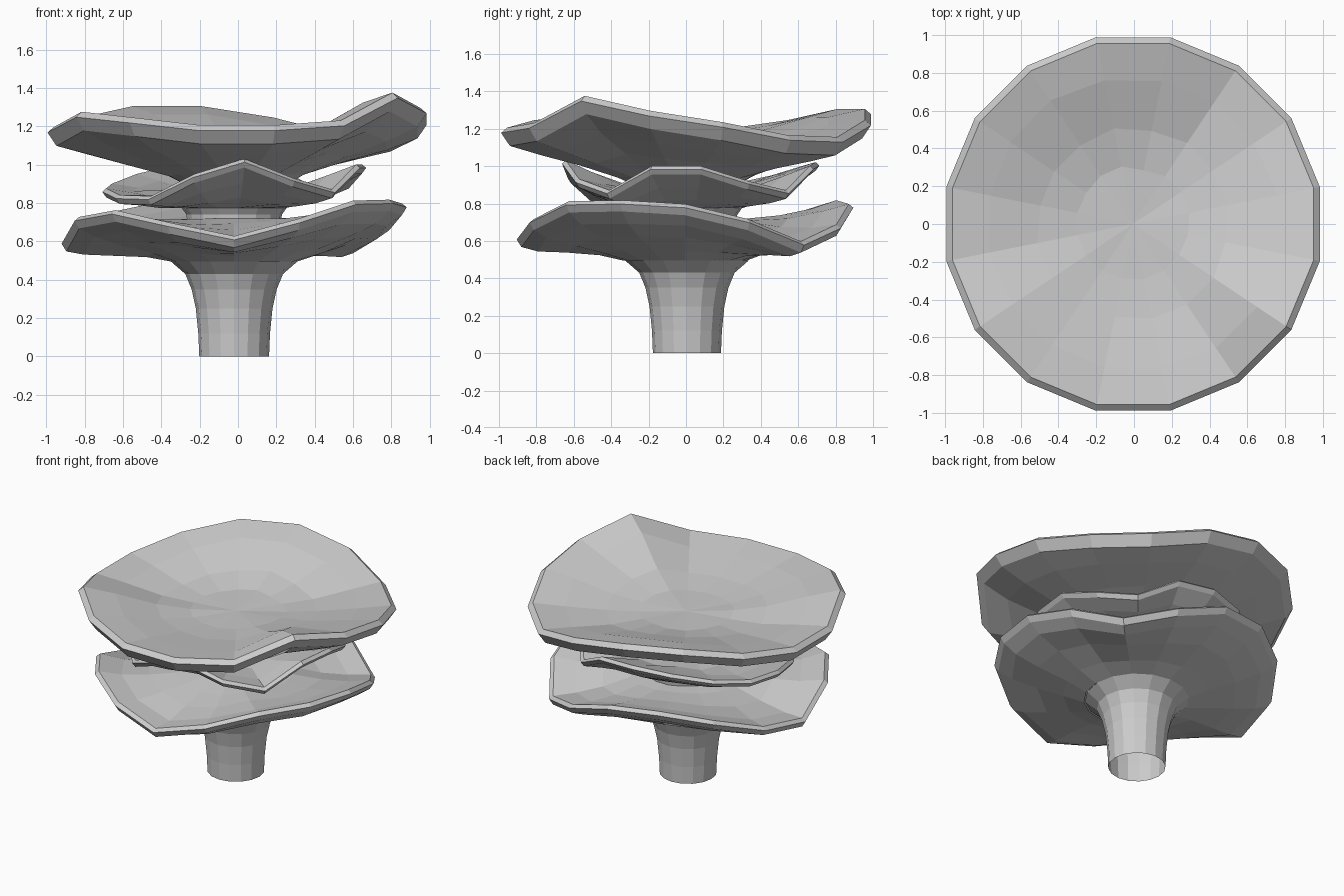
import bpy, bmesh, math, random

random.seed(4)


def wavy_lathe(name, center, rim, rows, phase=0.5, close_top=True, jitter=0.006):
    """Lathe rows of (radius, height, wave weight); rim gives the edge height at each angle."""
    n = len(rim)
    mean = sum(rim) / n
    bm = bmesh.new()
    rings = []
    for r, z, w in rows:
        ring = []
        for k in range(n):
            a = (k + phase) * 2 * math.pi / n
            j = jitter if 0 < w < 1 else 0
            rr = r + random.uniform(-2 * j, 2 * j)
            zz = z + w * (rim[k] - mean) + random.uniform(-j, j)
            ring.append(bm.verts.new((center[0] + rr * math.cos(a),
                                      center[1] + rr * math.sin(a), zz)))
        rings.append(ring)
    for lo, hi in zip(rings, rings[1:]):
        for k in range(n):
            m = (k + 1) % n
            bm.faces.new((lo[k], lo[m], hi[m], hi[k]))
    if close_top:
        c = bm.verts.new((center[0], center[1], rows[-1][1] - 0.005))
        for k in range(n):
            bm.faces.new((rings[-1][k], rings[-1][(k + 1) % n], c))
    mesh = bpy.data.meshes.new(name)
    bm.to_mesh(mesh)
    bm.free()
    obj = bpy.data.objects.new(name, mesh)
    bpy.context.collection.objects.link(obj)
    return obj


# Flared stem, open at the bottom
wavy_lathe("stem", (-0.02, 0.005), [0] * 16, [
    (0.182, 0, 0), (0.187, 0.12, 0), (0.2, 0.25, 0), (0.222, 0.35, 0),
    (0.255, 0.43, 0), (0.33, 0.495, 0)], phase=0, close_top=False)

# Lower cap: three lobed wavy dish
wavy_lathe("lower_cap", (-0.02, -0.005),
           [0.80, 0.72, 0.60, 0.69, 0.80, 0.82, 0.76, 0.66,
            0.61, 0.73, 0.765, 0.70, 0.63, 0.72, 0.815, 0.82], [
    (0.33, 0.495, 0), (0.46, 0.535, 0.15), (0.64, 0.58, 0.45), (0.79, 0.62, 0.8),
    (0.875, 0.665, 1), (0.90, 0.705, 1), (0.875, 0.725, 1),
    (0.73, 0.70, 0.75), (0.55, 0.695, 0.4), (0.38, 0.705, 0.12), (0.22, 0.72, 0)], phase=0)

# Middle cap with its neck: small and strongly ruffled
wavy_lathe("middle_cap", (-0.02, 0.025),
           [1.0, 0.92, 0.87, 1.0, 1.02, 1.0, 0.95, 0.90,
            0.875, 0.84, 0.835, 0.95, 1.03, 0.93, 0.87, 1.0], [
    (0.245, 0.70, 0), (0.25, 0.74, 0), (0.275, 0.775, 0), (0.42, 0.80, 0.25),
    (0.56, 0.845, 0.65), (0.67, 0.892, 1), (0.69, 0.92, 1), (0.67, 0.938, 1),
    (0.52, 0.905, 0.65), (0.36, 0.885, 0.2), (0.2, 0.885, 0)], phase=0.2)

# Top cap with its neck: broad shallow bowl with a thick rim
wavy_lathe("top_cap", (-0.005, 0.0),
           [1.24, 1.17, 1.16, 1.25, 1.31, 1.31, 1.25, 1.20,
            1.20, 1.28, 1.25, 1.21, 1.21, 1.235, 1.38, 1.30], [
    (0.21, 0.86, 0), (0.26, 0.89, 0), (0.36, 0.945, 0.05), (0.58, 1.02, 0.35),
    (0.80, 1.085, 0.7), (0.96, 1.145, 1), (1.008, 1.215, 1), (0.975, 1.243, 1),
    (0.78, 1.207, 0.85), (0.51, 1.148, 0.38), (0.3, 1.122, 0.1)])
